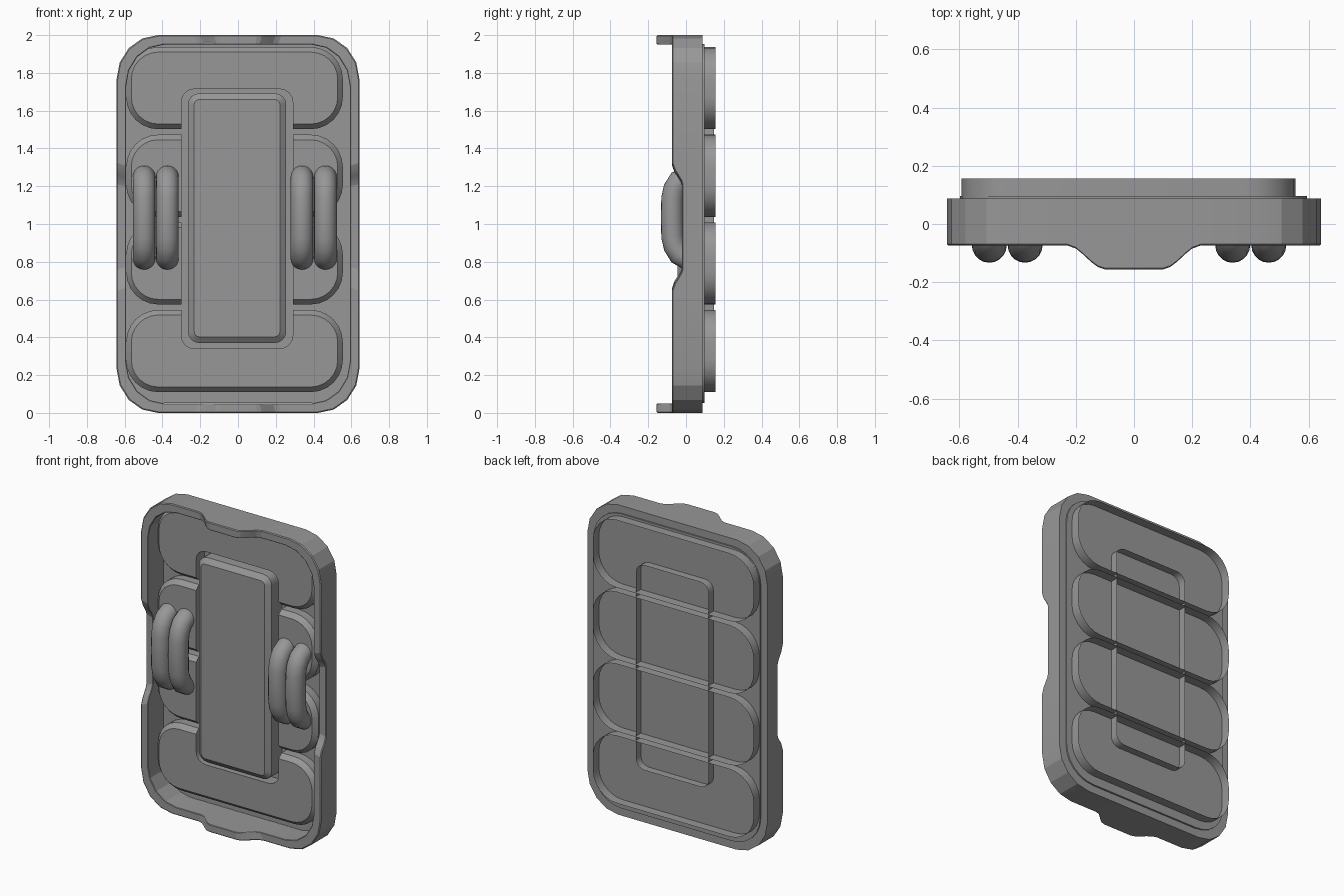
import bpy, bmesh, math

if "Cube" in bpy.data.objects:
    bpy.data.objects.remove(bpy.data.objects["Cube"])

# darker grey plastic for every part
grey = bpy.data.materials.new("dark_grey")
grey.diffuse_color = (0.31, 0.31, 0.31, 1)
grey.use_nodes = True
grey.node_tree.nodes["Principled BSDF"].inputs["Base Color"].default_value = grey.diffuse_color


def rounded(x0, x1, z0, z1, rx, rz, seg, inset=0.0):
    """Rounded rectangle outline in x, z, counter-clockwise."""
    x0, x1, z0, z1 = x0 + inset, x1 - inset, z0 + inset, z1 - inset
    rx, rz = max(rx - inset, 0.005), max(rz - inset, 0.005)
    pts = []
    for cx, cz, start in ((x1 - rx, z1 - rz, 0), (x0 + rx, z1 - rz, 90),
                          (x0 + rx, z0 + rz, 180), (x1 - rx, z0 + rz, 270)):
        for i in range(seg + 1):
            a = math.radians(start + 90 * i / seg)
            pts.append((cx + rx * math.cos(a), cz + rz * math.sin(a)))
    return pts


def smooth(ob, angle):
    bpy.context.view_layer.objects.active = ob
    ob.select_set(True)
    bpy.ops.object.shade_smooth_by_angle(angle=math.radians(angle))
    ob.select_set(False)


def loft(name, loops, cap_first=False, cap_last=False, closed=False, angle=24):
    bm = bmesh.new()
    rings = [[bm.verts.new(p) for p in loop] for loop in loops]
    pairs = list(zip(rings, rings[1:]))
    if closed:
        pairs.append((rings[-1], rings[0]))
    n = len(rings[0])
    for a, b in pairs:
        for i in range(n):
            j = (i + 1) % n
            bm.faces.new((a[i], a[j], b[j], b[i]))
    if cap_first:
        bm.faces.new(rings[0])
    if cap_last:
        bm.faces.new(rings[-1])
    bmesh.ops.recalc_face_normals(bm, faces=bm.faces)
    me = bpy.data.meshes.new(name)
    bm.to_mesh(me)
    bm.free()
    me.materials.append(grey)
    ob = bpy.data.objects.new(name, me)
    bpy.context.collection.objects.link(ob)
    smooth(ob, angle)
    return ob


def shell(name, rect, r, layers, seg=6, front=True, back=False):
    """Stack of rounded outlines (y, inset), optionally capped."""
    loops = [[(x, y, z) for x, z in rounded(*rect, r, r, seg, ins)] for y, ins in layers]
    return loft(name, loops, cap_first=front, cap_last=back)


def step(d, d0, d1):
    """Smooth 1 -> 0 ramp between distances d0 and d1."""
    t = min(max((d - d0) / (d1 - d0), 0), 1)
    return 1 - t * t * (3 - 2 * t)


W = 0.643  # half width of the frame


# frame outline, with extra points on the straight runs for the wavy front rim
def frame_outline():
    pts = rounded(-W, W, 0, 2, 0.22, 0.235, 4)
    t_top = [0.23, 0.2, 0.175, 0.15, 0.125, 0.1]
    t_side = [0.34, 0.3, 0.275, 0.25, 0.225, 0.2]
    top = t_top + [-t for t in reversed(t_top)]
    side = t_side + [-t for t in reversed(t_side)]
    return (pts[0:5] + [(x, 2) for x in top] +
            pts[5:10] + [(-W, 0.985 + s) for s in side] +
            pts[10:15] + [(-x, 0) for x in top] +
            pts[15:20] + [(W, 0.985 - s) for s in side])


def front_y(x, z):
    if z > 1.99 or z < 0.01:
        return -0.074 - 0.082 * step(abs(x), 0.1, 0.23)
    if abs(x) > W - 0.005:
        return -0.074 + 0.054 * step(abs(z - 0.985), 0.22, 0.34)
    return -0.074


outline = frame_outline()


def frame_loop(thick, y_of):
    kx, kz = (W - thick) / W, 1 - thick
    return [(x * kx, y_of(x, z), 1 + (z - 1) * kz) for x, z in outline]


# outer frame with wavy front edge
loft("frame", [
    frame_loop(0, lambda x, z: 0.088),
    frame_loop(0, lambda x, z: front_y(x, z) + 0.005),
    frame_loop(0.005, front_y),
    frame_loop(0.047, front_y),
    frame_loop(0.05, lambda x, z: front_y(x, z) + 0.003),
    frame_loop(0.05, lambda x, z: 0.088)], closed=True, angle=18)

# thin back panel
shell("back_panel", (-0.597, 0.595, 0.052, 1.952), 0.2,
      [(0.085, 0), (0.097, 0)], back=True)

# helper that clears a groove through the pads around the centre block
cutter = shell("groove_cutter", (-0.3, 0.29, 0.34, 1.715), 0.07,
               [(-0.2, 0), (0.3, 0)], seg=4, back=True)
cutter.hide_render = True

# four cross pads: chamfered front part with the groove, and an open wall at the back
for i in range(4):
    z0 = 0.11 + i * 0.464
    rect = (-0.592, 0.555, z0, z0 + 0.435)
    pad = shell(f"pad_{i + 1}", rect, 0.17, [(0.0, 0.027), (0.03, 0), (0.09, 0)], back=True)
    mod = pad.modifiers.new("groove", 'BOOLEAN')
    mod.operation = 'DIFFERENCE'
    mod.solver = 'EXACT'
    mod.object = cutter
    bpy.context.view_layer.objects.active = pad
    bpy.ops.object.modifier_move_to_index(modifier="groove", index=0)
    for m in list(pad.modifiers):
        bpy.ops.object.modifier_apply(modifier=m.name)
    smooth(pad, 24)
    shell(f"pad_back_wall_{i + 1}", rect, 0.17, [(0.09, 0), (0.157, 0)], front=False)
bpy.data.objects.remove(cutter)

# raised centre block, open at the back
shell("centre_block", (-0.265, 0.255, 0.37, 1.692), 0.06,
      [(-0.045, 0.033), (-0.02, 0), (0.147, 0)], seg=4)

# two pairs of bent tube handles
path = [(0.06, 0.815), (0.005, 0.817), (-0.035, 0.84), (-0.06, 0.883), (-0.071, 0.933),
        (-0.073, 1.036), (-0.071, 1.136), (-0.06, 1.187), (-0.035, 1.228),
        (0.005, 1.25), (0.06, 1.252)]
for k, x in enumerate((-0.497, -0.374, 0.339, 0.463)):
    cu = bpy.data.curves.new(f"handle_{k + 1}", 'CURVE')
    cu.dimensions = '3D'
    cu.bevel_depth = 0.06
    cu.bevel_resolution = 8
    cu.use_fill_caps = True
    cu.materials.append(grey)
    sp = cu.splines.new('POLY')
    sp.points.add(len(path) - 1)
    for p, (y, z) in zip(sp.points, path):
        p.co = (x, y, z, 1)
    sp.use_smooth = True
    bpy.context.collection.objects.link(bpy.data.objects.new(f"handle_{k + 1}", cu))
